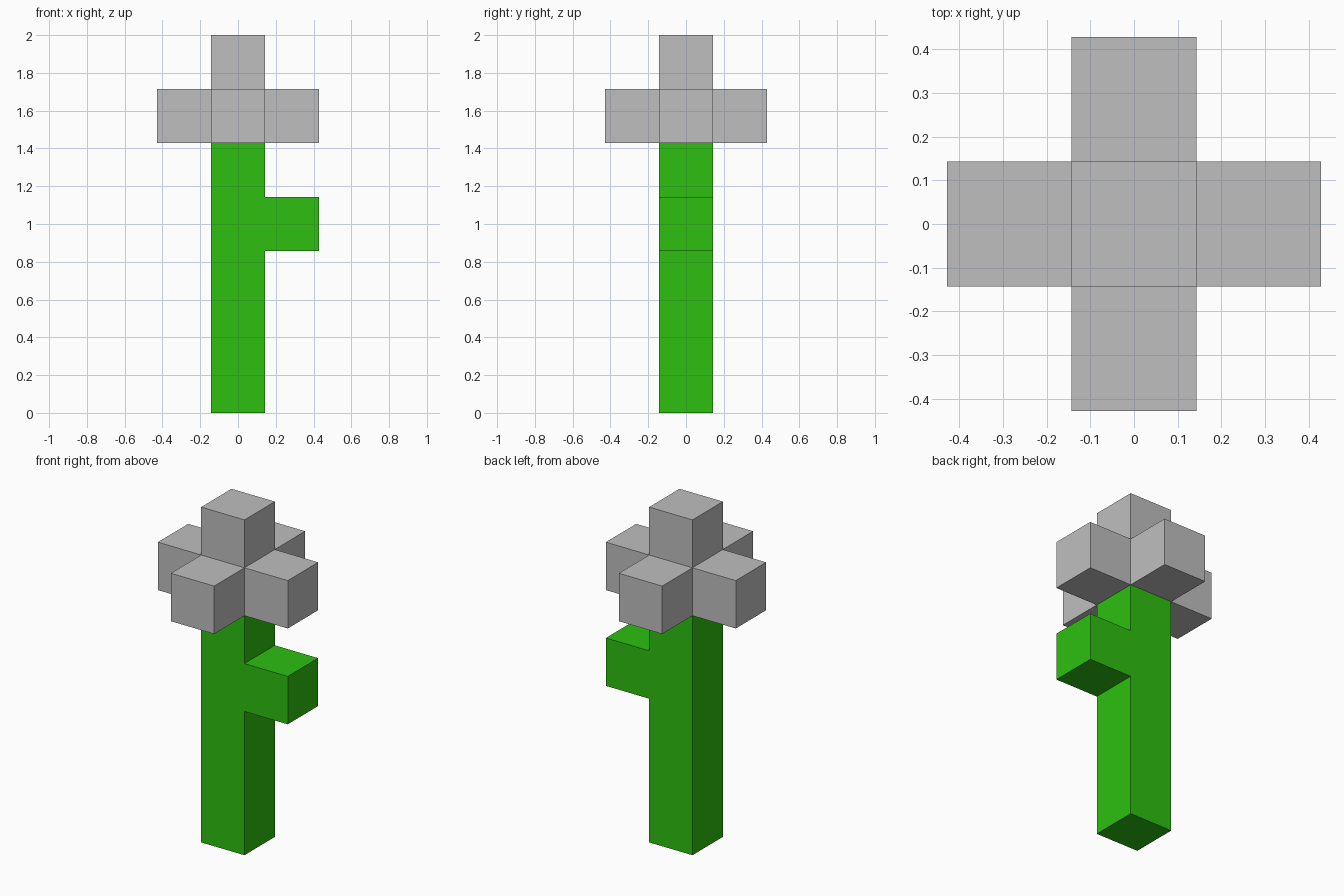
import bpy, bmesh, math
from mathutils import Vector

cube = bpy.data.objects.get("Cube")
if cube:
    bpy.data.objects.remove(cube, do_unlink=True)

U = 2 / 7  # edge length of one block


def make_material(name, rgb):
    mat = bpy.data.materials.new(name)
    mat.use_nodes = True
    colour = (*rgb, 1.0)
    mat.diffuse_color = colour
    mat.node_tree.nodes["Principled BSDF"].inputs["Base Color"].default_value = colour
    return mat


green = make_material("leaf green", (0.026, 0.52, 0.005))
grey = make_material("petal grey", (0.52, 0.52, 0.52))

# Block positions (x, y, z) counted in block units
parts = {
    "stem": ([(0, 0, k) for k in range(5)], green),
    "leaf": ([(1, 0, 3)], green),
    "blossom": ([(0, 0, 5), (0, 0, 6), (1, 0, 5), (-1, 0, 5), (0, 1, 5), (0, -1, 5)], grey),
}
occupied = {cell for cells, _ in parts.values() for cell in cells}
DIRECTIONS = [(1, 0, 0), (-1, 0, 0), (0, 1, 0), (0, -1, 0), (0, 0, 1), (0, 0, -1)]


def build_blocks(name, cells, mat):
    """Make the outer skin of a group of blocks, without faces between touching blocks."""
    bm = bmesh.new()
    for cell in cells:
        centre = Vector((cell[0], cell[1], cell[2] + 0.5))
        for d in DIRECTIONS:
            if tuple(a + b for a, b in zip(cell, d)) in occupied:
                continue
            n = Vector(d)
            u = Vector((d[1], d[2], d[0]))
            v = n.cross(u)
            corners = [(-1, -1), (1, -1), (1, 1), (-1, 1)]
            bm.faces.new([bm.verts.new((centre + (n + u * a + v * b) / 2) * U)
                          for a, b in corners])
    bmesh.ops.remove_doubles(bm, verts=bm.verts[:], dist=1e-4)
    # Merge flat neighbouring squares into long faces
    bmesh.ops.dissolve_limit(bm, angle_limit=math.radians(1),
                             verts=bm.verts[:], edges=bm.edges[:])
    mesh = bpy.data.meshes.new(name)
    bm.to_mesh(mesh)
    bm.free()
    mesh.materials.append(mat)
    obj = bpy.data.objects.new(name, mesh)
    bpy.context.collection.objects.link(obj)


for part_name, (part_cells, part_mat) in parts.items():
    build_blocks(part_name, part_cells, part_mat)
